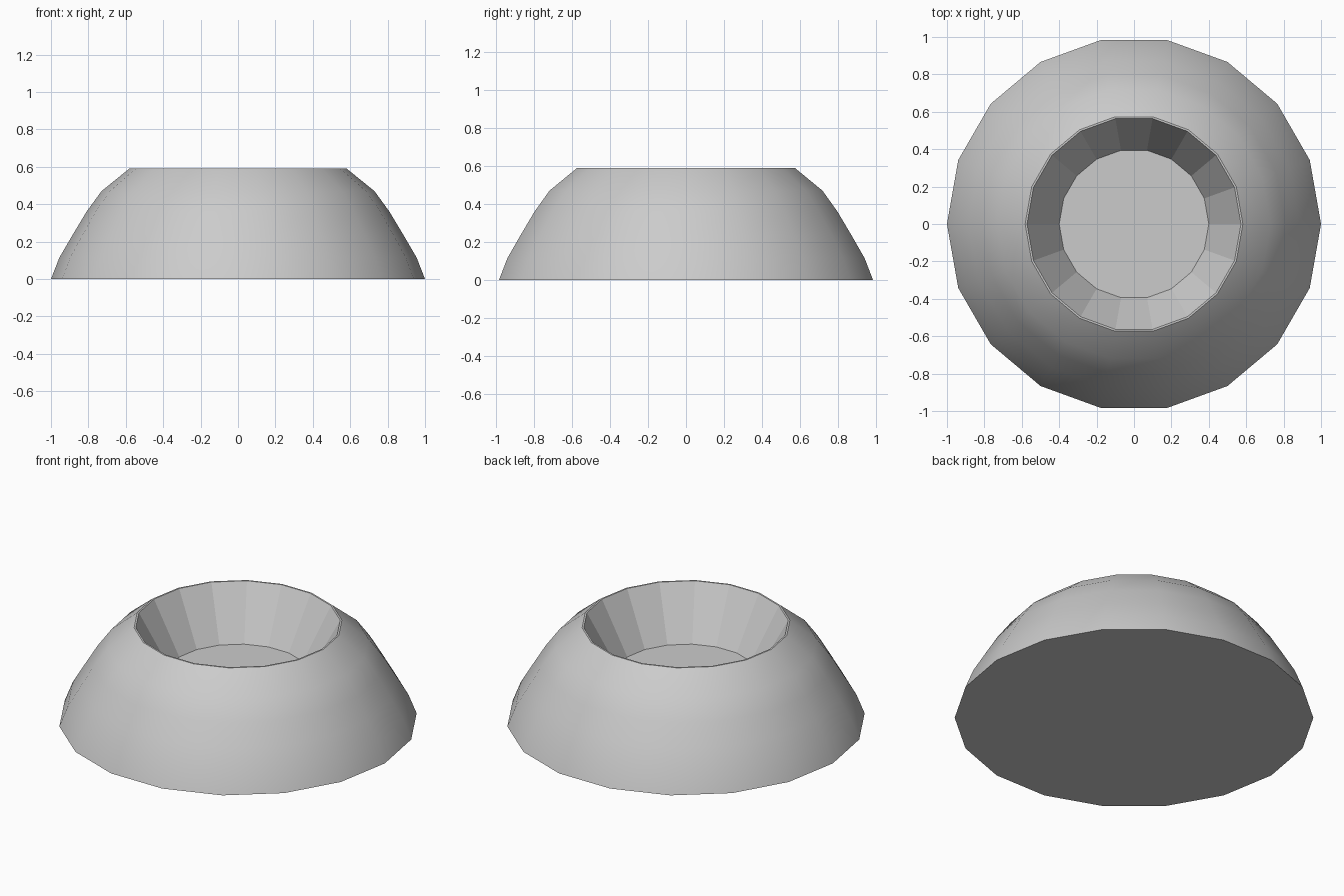
import bpy, bmesh
from math import cos, sin, tau

if "Cube" in bpy.data.objects:
    bpy.data.objects.remove(bpy.data.objects["Cube"])

SIDES = 18
# (radius, height, smooth band up to the next ring)
PROFILE = [
    (1.00, 0.00, True), (0.955, 0.115, True), (0.885, 0.235, True),
    (0.81, 0.36, True), (0.73, 0.47, True), (0.582, 0.59, False),
    (0.572, 0.59, False), (0.40, 0.28, False),
]

bm = bmesh.new()
rings = [[bm.verts.new((r * cos(tau * i / SIDES), r * sin(tau * i / SIDES), z))
          for i in range(SIDES)] for r, z, _ in PROFILE]

# Smooth outer wall, narrow rim and faceted inner wall
for (_, _, smooth), low, high in zip(PROFILE, rings, rings[1:]):
    for i in range(SIDES):
        j = (i + 1) % SIDES
        bm.faces.new((low[i], low[j], high[j], high[i])).smooth = smooth

# Flat base and recessed floor
bm.faces.new(rings[0][::-1])
bm.faces.new(rings[-1])

# Crisp edges wherever a flat face is involved
for e in bm.edges:
    e.smooth = all(f.smooth for f in e.link_faces)

mesh = bpy.data.meshes.new("crater_mound")
bm.to_mesh(mesh)
bm.free()
mound = bpy.data.objects.new("crater_mound", mesh)
bpy.context.collection.objects.link(mound)
